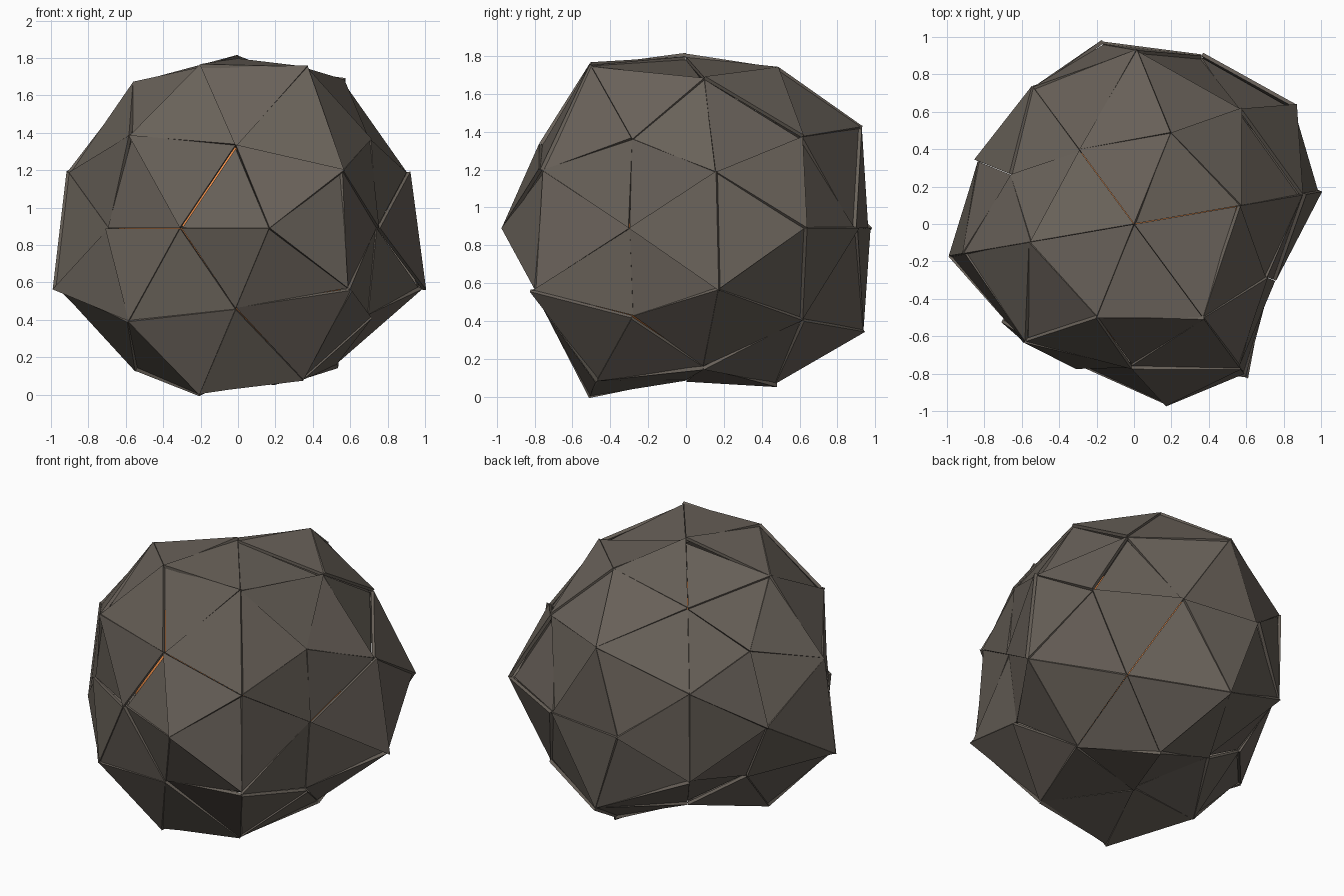
import bpy, bmesh, math, random
from itertools import product, combinations
from mathutils import Vector, Matrix

if "Cube" in bpy.data.objects:
    bpy.data.objects.remove(bpy.data.objects["Cube"])

random.seed(4)
CENTRE = Vector((0, 0, 0.89))
TURN = Matrix.Rotation(math.radians(-21.9), 3, 'Z')
A, B = 0.5257, 0.8507

# Dented geodesic ball: each family of directions with its corner radii
families = [
    ((A, B, 0), [1.07, 1.0, 1.0, .87]),
    ((0, A, B), [1.0, 1.03, .98, 1.05]),
    ((B, 0, A), [.90, .85, .90, .80]),
    ((0, 0, 1), [.92, .80]),
    ((1, 0, 0), [.81, .91]),
    ((0, 1, 0), [.98, .83]),
    ((.5, .309, .809), [.98, .85, 1.07, .97, .92, .80, 1.0, .95]),
    ((.309, .809, .5), [.97, 1.08, .88, .99, .98, 1.09, .86, 1.0]),
    ((.809, .5, .309), [.97, .97, 1.0, .98, 1.06, .97, 1.07, 1.05]),
]
corners = []
for (x, y, z), radii in families:
    signs = [(1, -1) if c else (1,) for c in (z, y, x)]
    for (sz, sy, sx), r in zip(product(*signs), radii):
        corners.append((Vector((x * sx, y * sy, z * sz)), r))
base = [c[0] for c in corners[:12]]


def radius(d):
    return max(corners, key=lambda c: c[0].dot(d))[1]


def material(name, rgb):
    m = bpy.data.materials.new(name)
    m.diffuse_color = (*rgb, 1)
    m.use_nodes = True
    m.node_tree.nodes["Principled BSDF"].inputs["Base Color"].default_value = m.diffuse_color
    return m


# Loose triangular armour panels, each corner slightly out of line
bm = bmesh.new()
for a, b, c in combinations(base, 3):
    if min(a.dot(b), b.dot(c), c.dot(a)) < 0.4:
        continue
    ab, bc, ca = (a + b).normalized(), (b + c).normalized(), (c + a).normalized()
    for tri in ((a, ab, ca), (b, bc, ab), (c, ca, bc), (ab, bc, ca)):
        sink = random.uniform(-0.018, 0.006)
        pts = [TURN @ d * (radius(d) + sink + random.uniform(-0.018, 0.012)) for d in tri]
        mid = sum(pts, Vector()) / 3
        if (pts[1] - pts[0]).cross(pts[2] - pts[0]).dot(mid) < 0:
            pts.reverse()
        bm.faces.new([bm.verts.new(mid + (p - mid) * 0.993) for p in pts])
mesh = bpy.data.meshes.new("armour_panels")
bm.to_mesh(mesh)
bm.free()
panels = bpy.data.objects.new("armour_panels", mesh)
panels.location = CENTRE
bpy.context.collection.objects.link(panels)
mesh.materials.append(material("dark_stone", (0.14, 0.12, 0.10)))
solid = panels.modifiers.new("thickness", 'SOLIDIFY')
solid.thickness = 0.02
solid.offset = -1

# Glowing core hidden behind the panels
bpy.ops.mesh.primitive_ico_sphere_add(subdivisions=3, radius=0.64, location=CENTRE)
core = bpy.context.object
core.name = "inner_core"
core.data.materials.append(material("orange_core", (0.8, 0.25, 0.06)))
bpy.ops.object.shade_smooth()
